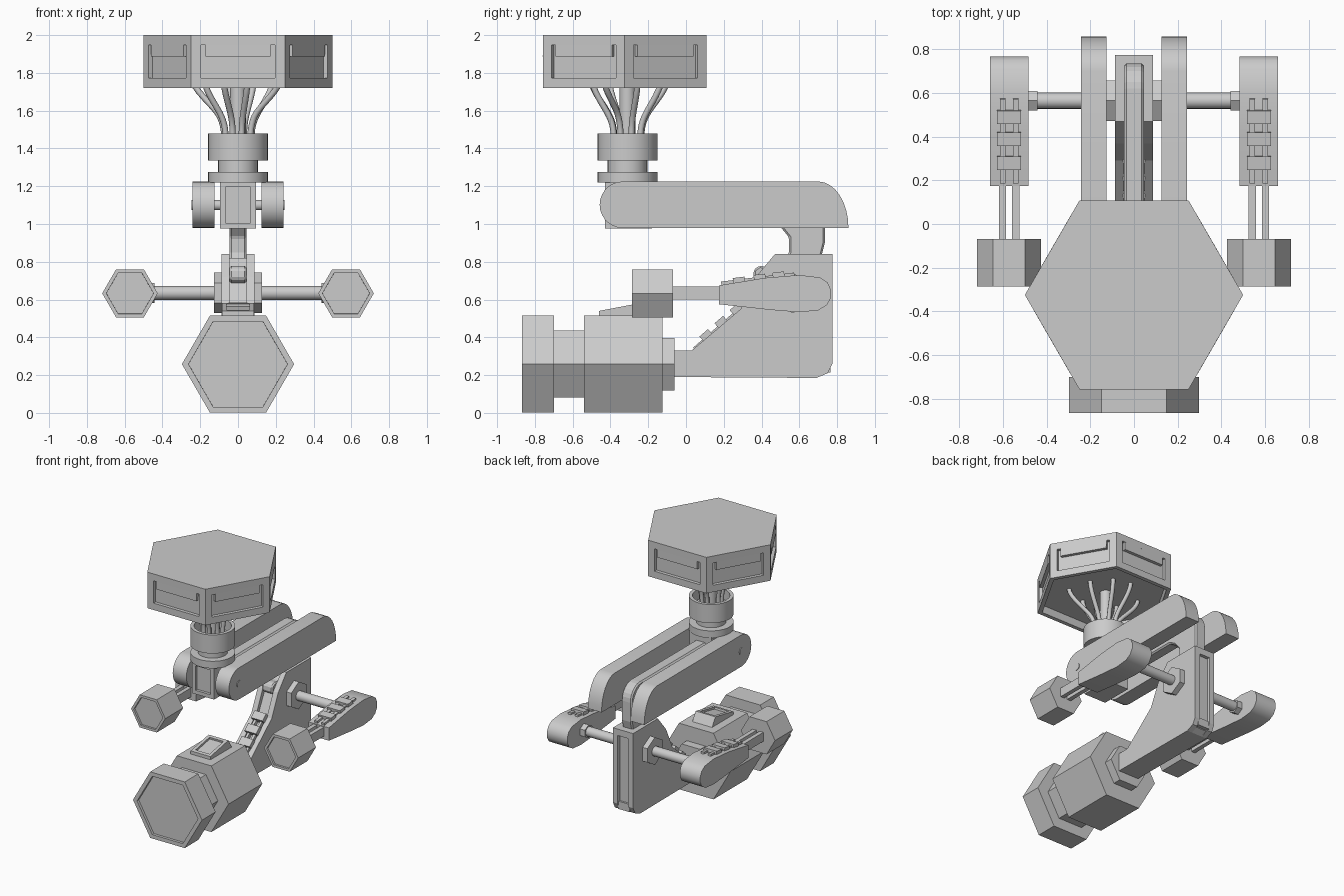
import bpy, bmesh, math, random
from mathutils import Vector, Matrix

if "Cube" in bpy.data.objects:
    bpy.data.objects.remove(bpy.data.objects["Cube"])

random.seed(4)


def finish(bm, name, mirror=False, bevel=0, smooth=False):
    bmesh.ops.recalc_face_normals(bm, faces=bm.faces)
    me = bpy.data.meshes.new(name)
    bm.to_mesh(me)
    bm.free()
    ob = bpy.data.objects.new(name, me)
    bpy.context.collection.objects.link(ob)
    if smooth:
        bpy.ops.object.select_all(action='DESELECT')
        bpy.context.view_layer.objects.active = ob
        ob.select_set(True)
        bpy.ops.object.shade_smooth_by_angle(angle=math.radians(35))
    if bevel:
        m = ob.modifiers.new("bevel", 'BEVEL')
        m.width, m.segments, m.limit_method = bevel, 1, 'ANGLE'
    if mirror:
        ob.modifiers.new("mirror", 'MIRROR')
    return ob


def recess(bm, direction, border, depth):
    """Sink a panel into every face that looks along direction."""
    bm.normal_update()
    faces = [f for f in bm.faces if f.normal.dot(Vector(direction)) > 0.95]
    bmesh.ops.inset_individual(bm, faces=faces, thickness=border)
    bmesh.ops.inset_individual(bm, faces=faces, thickness=0.0005, depth=-depth)


def solid(loop_a, loop_b):
    bm = bmesh.new()
    a = [bm.verts.new(p) for p in loop_a]
    b = [bm.verts.new(p) for p in loop_b]
    bm.faces.new(a)
    bm.faces.new(b)
    for i in range(len(a)):
        j = (i + 1) % len(a)
        bm.faces.new((a[i], a[j], b[j], b[i]))
    bmesh.ops.recalc_face_normals(bm, faces=bm.faces)
    return bm


def place(axis, u, v, w):
    return {'X': (w, u, v), 'Y': (u, w, v), 'Z': (u, v, w)}[axis]


def prism(axis, centre, r, w0, w1, sides=6, phase=0):
    pts = [(centre[0] + r * math.cos(phase + math.tau * i / sides),
            centre[1] + r * math.sin(phase + math.tau * i / sides)) for i in range(sides)]
    return solid([place(axis, *p, w0) for p in pts], [place(axis, *p, w1) for p in pts])


def extrude(pts, x0, x1):
    return solid([(x0, *p) for p in pts], [(x1, *p) for p in pts])


def box(name, centre, size, tilt=0, mirror=False):
    bm = bmesh.new()
    mat = Matrix.Translation(centre) @ Matrix.Rotation(tilt, 4, 'X') @ Matrix.Diagonal((*size, 1))
    bmesh.ops.create_cube(bm, size=1, matrix=mat)
    return finish(bm, name, mirror)


def arc(cy, cz, ry, rz, a0, a1, n):
    return [(cy + ry * math.cos(math.radians(a0 + (a1 - a0) * i / n)),
             cz + rz * math.sin(math.radians(a0 + (a1 - a0) * i / n))) for i in range(n + 1)]


# Hexagonal head with six window recesses and a hollow underside
CY = -0.325
bm = prism('Z', (0, CY), 0.5, 1.72, 2.0)
bm.normal_update()
sides = [f for f in bm.faces if abs(f.normal.z) < 0.1]
bmesh.ops.inset_individual(bm, faces=sides, thickness=0.075)
bmesh.ops.inset_individual(bm, faces=sides, thickness=0.0005, depth=-0.025)
recess(bm, (0, 0, -1), 0.035, 0.06)
finish(bm, "hex_head")

# Post, cables and stepped collar below the head
NY = -0.31
finish(prism('Z', (0, NY), 0.042, 1.38, 1.8, 20), "centre_post", smooth=True)
for i in range(8):
    a = math.tau * (i + 0.5) / 8 + random.uniform(-0.2, 0.2)
    d = Vector((math.cos(a), math.sin(a), 0))
    reach = random.uniform(0.19, 0.27)
    cu = bpy.data.curves.new("cable", 'CURVE')
    cu.dimensions, cu.bevel_depth, cu.bevel_resolution = '3D', 0.016, 2
    cu.resolution_u, cu.use_fill_caps = 8, True
    sp = cu.splines.new('BEZIER')
    sp.bezier_points.add(2)
    path = [(0.075, 1.40), (0.10, 1.57), (reach, 1.79)]
    hand = [(0, 0.06), (0.03, 0.06), (0.0, 0.08)]
    for bp, (r, z), (hr, hz) in zip(sp.bezier_points, path, hand):
        p = Vector((0, NY, z)) + d * r
        h = d * hr + Vector((0, 0, hz))
        bp.co, bp.handle_left, bp.handle_right = p, p - h, p + h
    ob = bpy.data.objects.new("cable", cu)
    bpy.context.collection.objects.link(ob)

bm = bmesh.new()
prof = [(0, 1.22), (0.158, 1.22), (0.158, 1.275), (0.105, 1.275), (0.105, 1.335), (0.158, 1.335),
        (0.158, 1.48), (0.132, 1.48), (0.132, 1.40), (0, 1.40)]
vs = [bm.verts.new((r, NY, z)) for r, z in prof]
es = [bm.edges.new(p) for p in zip(vs, vs[1:])]
bmesh.ops.spin(bm, geom=vs + es, cent=(0, NY, 0), axis=(0, 0, 1), angle=math.tau, steps=32)
bmesh.ops.remove_doubles(bm, verts=bm.verts, dist=0.0005)
finish(bm, "collar", smooth=True)

# Joint block with a front panel, and its pin
bm = extrude([(-0.43, 0.975), (-0.18, 0.975), (-0.18, 1.225), (-0.43, 1.225)], -0.095, 0.095)
recess(bm, (0, -1, 0), 0.042, 0.02)
finish(bm, "joint_block")
finish(prism('X', (-0.335, 1.10), 0.027, -0.247, 0.247, 20), "joint_pin", smooth=True)

# Pair of upper arms: round at the front, swept at the back
arm = arc(-0.335, 1.102, 0.122, 0.123, 270, 90, 14) + arc(0.70, 0.98, 0.16, 0.245, 90, 0, 8)
finish(extrude(arm, 0.125, 0.242), "upper_arm", mirror=True, smooth=True)

# Middle bar that hooks down into the lower frame
hook = ([(-0.2, 1.02), (-0.2, 1.17)] + arc(0.62, 1.05, 0.115, 0.12, 90, 0, 6)
        + [(0.735, 0.90), (0.71, 0.80), (0.60, 0.69), (0.40, 0.68), (0.355, 0.71), (0.36, 0.76),
           (0.39, 0.78), (0.44, 0.77), (0.52, 0.80), (0.545, 0.85), (0.545, 0.93), (0.50, 0.985), (0.44, 1.02)])
finish(extrude(hook, -0.045, 0.045), "hook_bar", bevel=0.01)

# Lower frame: two side plates with a sunken core
frame = [(-0.07, 0.19), (0.69, 0.185), (0.75, 0.21), (0.775, 0.26), (0.775, 0.84), (0.47, 0.84),
         (0.37, 0.72), (0.29, 0.55), (0.03, 0.33), (-0.07, 0.33)]
finish(extrude(frame, 0.045, 0.087), "frame_plate", mirror=True)
core = [(-0.07, 0.19), (0.69, 0.185), (0.735, 0.21), (0.75, 0.26), (0.75, 0.82), (0.50, 0.82),
        (0.40, 0.71), (0.31, 0.53), (0.04, 0.30), (-0.07, 0.30)]
finish(extrude(core, -0.046, 0.046), "frame_core")
box("frame_back_cap", (0, 0.745, 0.815), (0.1, 0.06, 0.05))
box("frame_back_foot", (0, 0.735, 0.245), (0.1, 0.06, 0.06))
for y, z in ((0.11, 0.405), (0.19, 0.475), (0.27, 0.545)):
    box("ramp_tooth", (0, y, z), (0.1, 0.06, 0.05), math.radians(41))
box("ramp_rod", (0.025, 0.175, 0.445), (0.02, 0.34, 0.03), math.radians(41), True)

# Cross axle with hexagonal nuts and end caps
P = (0.565, 0.635)
finish(prism('X', P, 0.037, -0.52, 0.52, 20), "cross_axle", smooth=True)
finish(prism('X', P, 0.107, 0.08, 0.128, 6, math.pi / 2), "axle_nut", mirror=True)
finish(prism('X', P, 0.052, 0.442, 0.49, 6, math.pi / 2), "axle_cap", mirror=True)

# Outer pods with stepped tops
PX = 0.572
pod = [(0.175, 0.575), (0.45, 0.545), (0.60, 0.533), (0.70, 0.543), (0.745, 0.57), (0.768, 0.61),
       (0.768, 0.65), (0.75, 0.69), (0.71, 0.717), (0.60, 0.73), (0.42, 0.715), (0.175, 0.675)]
finish(extrude(pod, PX - 0.088, PX + 0.088), "side_pod", mirror=True, smooth=True)
for y, z in ((0.28, 0.70), (0.39, 0.716), (0.49, 0.728)):
    box("pod_step", (PX, y, z), (0.11, 0.062, 0.035), math.radians(7), True)
for dx in (-0.03, 0.03):
    box("pod_rail", (PX + dx, 0.38, 0.709), (0.025, 0.39, 0.02), math.radians(7), True)
    box("pod_rod", (PX + dx, 0.07, 0.635), (0.033, 0.3, 0.07), 0, True)

# Small hexagonal side lamps
bm = prism('Y', (PX, 0.633), 0.147, -0.287, -0.068)
recess(bm, (0, -1, 0), 0.022, 0.015)
finish(bm, "side_lamp", mirror=True)

# Main hexagonal barrel
C = (0, 0.258)
bm = prism('Y', C, 0.297, -0.867, -0.70)
recess(bm, (0, -1, 0), 0.035, 0.02)
finish(bm, "barrel_front")
finish(prism('Y', C, 0.205, -0.71, -0.53), "barrel_neck")
finish(prism('Y', C, 0.297, -0.54, -0.125), "barrel_body")
finish(prism('Y', C, 0.16, -0.13, -0.06), "barrel_flange")

# Wedge on top of the barrel, with a sunken panel
bm = extrude([(-0.46, 0.50), (-0.46, 0.54), (-0.24, 0.582), (-0.19, 0.50)], -0.085, 0.085)
recess(bm, (0, -0.19, 0.98), 0.035, 0.015)
finish(bm, "barrel_wedge")
